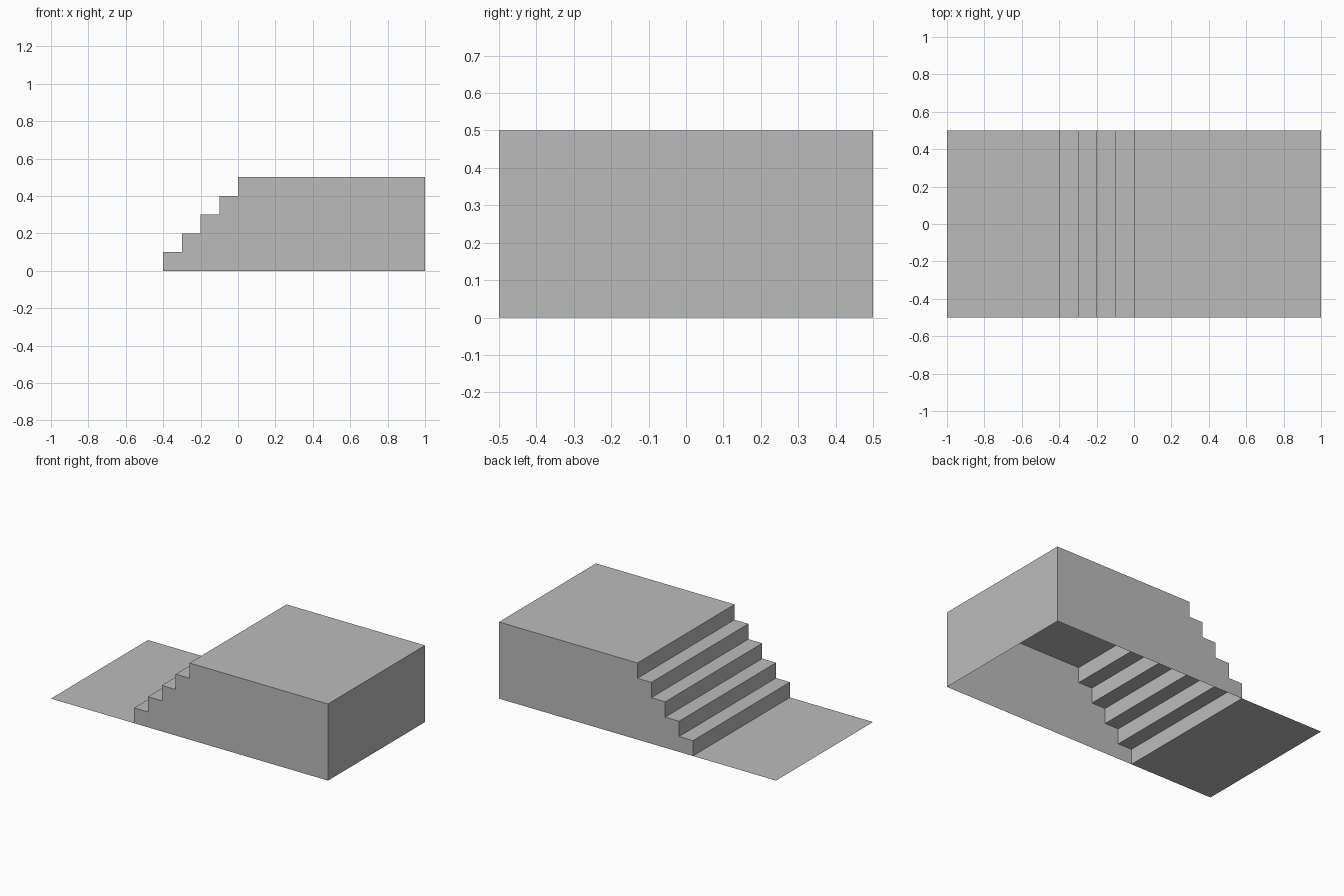
import bpy
import bmesh

cube = bpy.data.objects.get("Cube")
if cube:
    bpy.data.objects.remove(cube, do_unlink=True)

HALF_WIDTH = 0.5
STEP = 0.1
STEPS = 5

grey = bpy.data.materials.new("plain grey")
grey.use_nodes = True
colour = (0.5, 0.5, 0.5, 1)
grey.diffuse_color = colour
grey.node_tree.nodes["Principled BSDF"].inputs["Base Color"].default_value = colour


def add_object(name, bm):
    mesh = bpy.data.meshes.new(name)
    bm.to_mesh(mesh)
    bm.free()
    mesh.materials.append(grey)
    obj = bpy.data.objects.new(name, mesh)
    bpy.context.collection.objects.link(obj)


# Side outline: up the steps, along the platform, down the end wall
outline = []
for i in range(STEPS):
    x = -0.4 + i * STEP
    outline += [(x, i * STEP), (x, (i + 1) * STEP)]
outline += [(1, STEPS * STEP), (1, 0)]

# Stepped platform: hollow shell, open underneath
bm = bmesh.new()
front = [bm.verts.new((x, -HALF_WIDTH, z)) for x, z in outline]
back = [bm.verts.new((x, HALF_WIDTH, z)) for x, z in outline]
for i in range(len(outline) - 1):
    bm.faces.new((front[i], front[i + 1], back[i + 1], back[i]))
bm.faces.new(front[::-1])
bm.faces.new(back)
bmesh.ops.recalc_face_normals(bm, faces=bm.faces)
# Make sure the platform top faces up
top = max(bm.faces, key=lambda f: f.calc_center_median().z)
if top.normal.z < 0:
    bmesh.ops.reverse_faces(bm, faces=bm.faces)
add_object("stepped_platform", bm)

# Floor: a single thin sheet in front of the lowest step
bm = bmesh.new()
corners = [(-1, -HALF_WIDTH), (-0.4, -HALF_WIDTH), (-0.4, HALF_WIDTH), (-1, HALF_WIDTH)]
bm.faces.new([bm.verts.new((x, y, 0)) for x, y in corners])
add_object("floor", bm)
